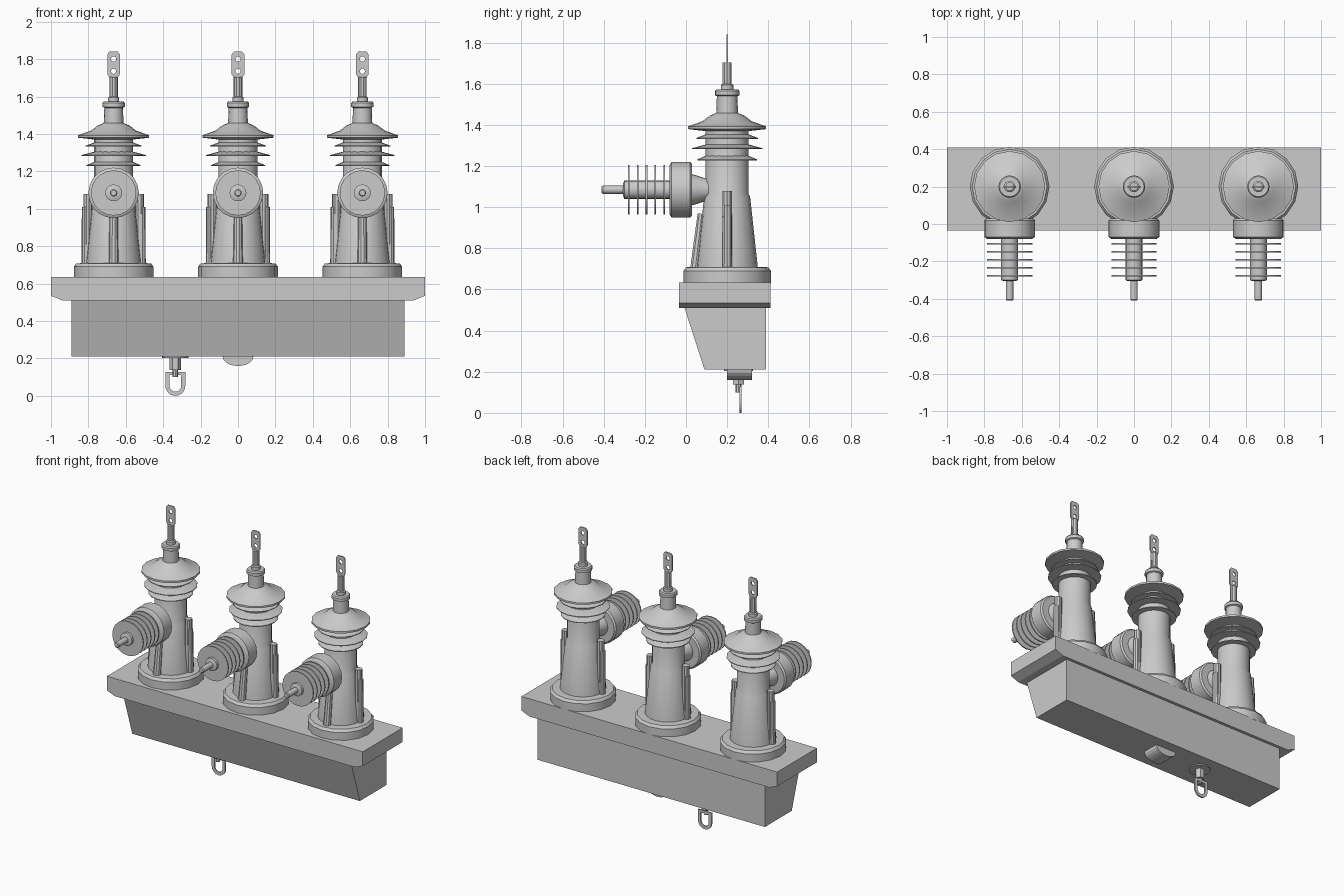
import bpy, bmesh
from math import sin, cos, pi
from mathutils import Matrix

if "Cube" in bpy.data.objects:
    bpy.data.objects.remove(bpy.data.objects["Cube"])

SMOOTH = []


def add_mesh(name, bm, smooth=False, loc=(0, 0, 0)):
    bmesh.ops.remove_doubles(bm, verts=bm.verts, dist=1e-5)
    bmesh.ops.recalc_face_normals(bm, faces=bm.faces)
    me = bpy.data.meshes.new(name)
    bm.to_mesh(me)
    bm.free()
    ob = bpy.data.objects.new(name, me)
    ob.location = loc
    bpy.context.collection.objects.link(ob)
    if smooth:
        SMOOTH.append(ob)
    return ob


def lathe(name, profile, n=16, along_y=False, loc=(0, 0, 0), smooth=True, tilt=None):
    """Closed solid from (radius, height) points turned round z (or y)."""
    bm = bmesh.new()
    rings = [[bm.verts.new((r * cos(2 * pi * i / n), r * sin(2 * pi * i / n), h)) for i in range(n)]
             for r, h in profile]
    for a, b in zip(rings, rings[1:]):
        for i in range(n):
            j = (i + 1) % n
            bm.faces.new((a[i], a[j], b[j], b[i]))
    bm.faces.new(rings[0])
    bm.faces.new(rings[-1])
    if along_y:
        bm.transform(Matrix.Rotation(-pi / 2, 4, 'X'))
    if tilt:
        bm.transform(tilt)
    return add_mesh(name, bm, smooth, loc)


def prism(name, pts, axis, lo, hi):
    """Extrude a 2D outline along x (pts are y,z) or y (pts are x,z)."""
    bm = bmesh.new()
    put = (lambda p, d: (d, p[0], p[1])) if axis == 'x' else (lambda p, d: (p[0], d, p[1]))
    a = [bm.verts.new(put(p, lo)) for p in pts]
    b = [bm.verts.new(put(p, hi)) for p in pts]
    bm.faces.new(a)
    bm.faces.new(b)
    for i in range(len(pts)):
        j = (i + 1) % len(pts)
        bm.faces.new((a[i], a[j], b[j], b[i]))
    return add_mesh(name, bm)


def flat_plate(name, outlines, thick, loc):
    """Upright sheet in the xz plane with holes, from filled outlines."""
    cu = bpy.data.curves.new(name, 'CURVE')
    cu.dimensions = '2D'
    cu.fill_mode = 'BOTH'
    cu.extrude = thick / 2
    for pts in outlines:
        s = cu.splines.new('POLY')
        s.points.add(len(pts) - 1)
        for p, (x, z) in zip(s.points, pts):
            p.co = (x, z, 0, 1)
        s.use_cyclic_u = True
    ob = bpy.data.objects.new(name, cu)
    ob.rotation_euler = (pi / 2, 0, 0)
    ob.location = loc
    bpy.context.collection.objects.link(ob)
    bpy.ops.object.select_all(action='DESELECT')
    ob.select_set(True)
    bpy.context.view_layer.objects.active = ob
    bpy.ops.object.convert(target='MESH')
    return bpy.context.view_layer.objects.active


def arc(cx, cz, r, a0, a1, n):
    return [(cx + r * cos(a0 + (a1 - a0) * i / n), cz + r * sin(a0 + (a1 - a0) * i / n)) for i in range(n + 1)]


# Base: cover plate with chamfered ends, and tapered mechanism box
prism("cover_plate", [(-1, .635), (1, .635), (1, .535), (.94, .51), (-.94, .51), (-1, .535)], 'y', -.035, .41)
prism("mechanism_box", [(-.01, .52), (.39, .52), (.39, .21), (.09, .21)], 'x', -.89, .89)

# Underside: rounded indicator window, pull handle with flange and hex shaft
prism("indicator_window", [(x, .21 + z * .62) for x, z in arc(0, 0, .082, pi, 2 * pi, 10)], 'y', .2, .32)
HX, HY = -.335, .255
lathe("handle_flange", [(.07, .203), (.07, .212)], loc=(HX, HY, 0))
lathe("handle_hex_shaft", [(.031, .138), (.031, .205)], 6, loc=(HX, HY, 0), smooth=False)
lathe("handle_stud", [(.014, .1), (.014, .14)], 8, loc=(HX, HY, 0))
flat_plate("pull_handle", [
    [(.053, .128), (-.053, .128)] + arc(0, .053, .053, pi, 2 * pi, 14),
    [(.031, .11), (-.031, .11)] + arc(0, .053, .031, pi, 2 * pi, 14)], .01, (HX, .265, 0))

# Shared profiles
BODY = [(.15, .7), (.112, 1.05), (.104, 1.065), (.104, 1.4)]
TOP = [(.104, 1.37), (.19, 1.38), (.19, 1.393), (.12, 1.418), (.085, 1.445), (.053, 1.458), (.05, 1.54),
       (.06, 1.545), (.06, 1.565), (.054, 1.573), (.03, 1.573), (.03, 1.595), (.02, 1.602)]
FLANGE = [(.213, .63), (.213, .69), (.2, .708), (.14, .71)]
LUG = [(-.022, 1.6), (.022, 1.6), (.022, 1.7), (.034, 1.72), (.034, 1.825), (.022, 1.84), (-.022, 1.84),
       (-.034, 1.825), (-.034, 1.72), (-.022, 1.7)]
HEAD = [(.12, -.08), (.135, -.07), (.135, .02), (.125, .03), (.075, .03), (.07, .05), (.05, .11), (.045, .2)]

for side, X in (("left", -.665), ("middle", 0), ("right", .665)):
    c = (X, .2, 0)
    # Upright pole with sheds and terminal
    lathe(side + "_pole_flange", FLANGE, loc=c)
    lathe(side + "_pole_body", BODY, 20, loc=c)
    lathe(side + "_pole_top", TOP, loc=c)
    for k, (z, r) in enumerate([(1.228, .145), (1.282, .172), (1.332, .15)]):
        lathe(f"{side}_pole_shed_{k}", [(.1, z), (r, z), (r, z + .005), (.1, z + .024)], loc=c)
    lathe(side + "_terminal_rod", [(.023, 1.59), (.023, 1.705)], 10, loc=c)
    flat_plate(side + "_terminal_lug", [LUG] + [arc(0, z, .014, 0, 2 * pi * 11 / 12, 11) for z in (1.735, 1.8)],
               .008, c)
    # Clamp ribs on both sides, and a leaning rib in front
    for s in (-1, 1):
        lathe(f"{side}_outer_rib_{s}", [(.024, .7), (.022, 1.01)], 10, loc=(X + s * .148, .2, 0))
        lathe(f"{side}_inner_rib_{s}", [(.024, .7), (.024, 1.08)], 10, loc=(X + s * .138, .2, 0))
    lean = Matrix.Translation((0, -.155, .7)) @ Matrix.Rotation(-.12, 4, 'X')
    lathe(side + "_front_rib", [(.026, 0), (.022, .27)], 10, loc=c, tilt=lean)

    # Horizontal bushing with fins and stud
    h = (X, 0, 1.085)
    lathe(side + "_bushing_head", HEAD, 20, True, h)
    lathe(side + "_bushing_core", [(.03, -.306), (.045, -.3), (.045, -.07)], 16, True, h)
    for k in range(5):
        y = -.278 + k * .043
        lathe(f"{side}_bushing_fin_{k}", [(.04, y - .004), (.121, y - .004), (.121, y + .004), (.04, y + .004)],
              20, True, h)
    lathe(side + "_bushing_stud", [(.015, -.41), (.02, -.404), (.02, -.3)], 12, True, h)

# Smooth the turned parts, keeping their edges crisp
bpy.ops.object.select_all(action='DESELECT')
for ob in SMOOTH:
    ob.select_set(True)
bpy.context.view_layer.objects.active = SMOOTH[0]
bpy.ops.object.shade_smooth_by_angle(angle=.6)
